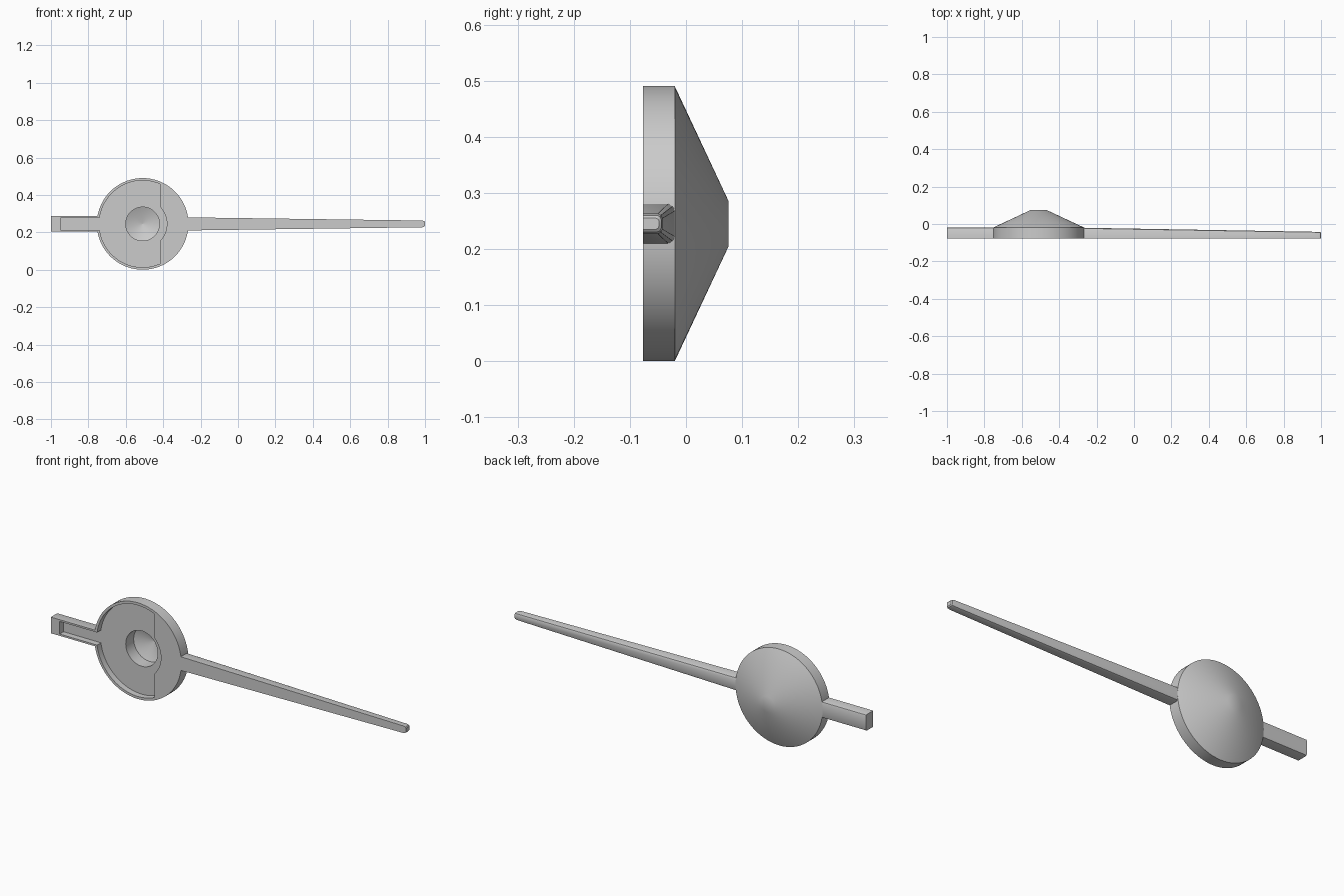
import bpy, bmesh
from math import sin, cos, pi, asin, acos

cube = bpy.data.objects.get("Cube")
if cube:
    bpy.data.objects.remove(cube, do_unlink=True)

CX, CZ = -0.51, 0.245            # hub centre
FRONT, RIM_BACK, TIP = -0.077, -0.02, 0.076
FLOOR = -0.046                   # bottom of the front recess

grey = bpy.data.materials.new("plain grey")
grey.use_nodes = True
grey.diffuse_color = (0.6, 0.6, 0.6, 1)
grey.node_tree.nodes["Principled BSDF"].inputs["Base Color"].default_value = (0.6, 0.6, 0.6, 1)


def loft(name, rings):
    """Solid through rings of equal point count, capped at both ends."""
    bm = bmesh.new()
    loops = [[bm.verts.new(p) for p in ring] for ring in rings]
    n = len(loops[0])
    for a, b in zip(loops, loops[1:]):
        for i in range(n):
            j = (i + 1) % n
            bm.faces.new((a[i], a[j], b[j], b[i]))
    bm.faces.new(loops[0])
    bm.faces.new(loops[-1])
    bmesh.ops.recalc_face_normals(bm, faces=bm.faces)
    mesh = bpy.data.meshes.new(name)
    bm.to_mesh(mesh)
    bm.free()
    mesh.materials.append(grey)
    obj = bpy.data.objects.new(name, mesh)
    bpy.context.collection.objects.link(obj)
    return obj


def turned(name, profile, n=72):
    """Round solid about the hub axis from (radius, y) pairs."""
    return loft(name, [[(CX + r * cos(2 * pi * i / n), y, CZ + r * sin(2 * pi * i / n))
                        for i in range(n)] for r, y in profile])


def arc(r, a, b, n):
    return [(r * cos(a + (b - a) * i / n), r * sin(a + (b - a) * i / n)) for i in range(n + 1)]


def bar(name, sections):
    """Bar along x from (x, half width, back y, chamfer) sections."""
    return loft(name, [[(x, FRONT, CZ - w), (x, FRONT, CZ + w),
                        (x, y - c, CZ + w), (x, y - c * 0.3, CZ + w - c * 0.3),
                        (x, y, CZ + w - c), (x, y, CZ - w + c),
                        (x, y - c * 0.3, CZ - w + c * 0.3), (x, y - c, CZ - w)]
                       for x, w, y, c in sections])


def activate(obj):
    bpy.ops.object.select_all(action='DESELECT')
    obj.select_set(True)
    bpy.context.view_layer.objects.active = obj


def cut(obj, cutter):
    mod = obj.modifiers.new("cut", 'BOOLEAN')
    mod.operation = 'DIFFERENCE'
    mod.solver = 'EXACT'
    mod.object = cutter
    activate(obj)
    bpy.ops.object.modifier_apply(modifier=mod.name)


# Main parts
hub = turned("cone_hub", [(0.245, FRONT), (0.245, RIM_BACK), (0.04, TIP)])
handle = bar("short_handle", [(-1, 0.041, RIM_BACK, 0.007), (-0.746, 0.041, RIM_BACK, 0.007)])
arm = bar("long_pointer", [(-0.275, 0.035, RIM_BACK, 0.012), (0.985, 0.018, -0.042, 0.008),
                           (0.996, 0.015, -0.044, 0.008), (1, 0.01, -0.048, 0.006)])

# Recess: flat-sided disc, slot into the handle and a bulge round the hole
R, SLOT, FLAT, BULGE = 0.232, 0.032, 0.095, 0.13
a_flat, a_slot, a_bulge = acos(FLAT / R), pi - asin(SLOT / R), acos(FLAT / BULGE)
outline = (arc(R, a_flat, a_slot, 28) + [(-0.44, SLOT), (-0.44, -SLOT)]
           + arc(R, -a_slot, -a_flat, 28) + arc(BULGE, -a_bulge, a_bulge, 16))
recess = loft("recess_cutter", [[(CX + x, y, CZ + z) for x, z in outline] for y in (-0.2, FLOOR)])

# Centre hole with a conical bottom
hole = turned("hole_cutter", [(0.09, -0.2), (0.09, 0.018), (0.002, 0.055)])

cut(hub, recess)
cut(hub, hole)
cut(handle, recess)
for cutter in (recess, hole):
    bpy.data.objects.remove(cutter, do_unlink=True)

for part in (hub, handle, arm):
    activate(part)
    bpy.ops.object.shade_smooth_by_angle(angle=pi / 6)
